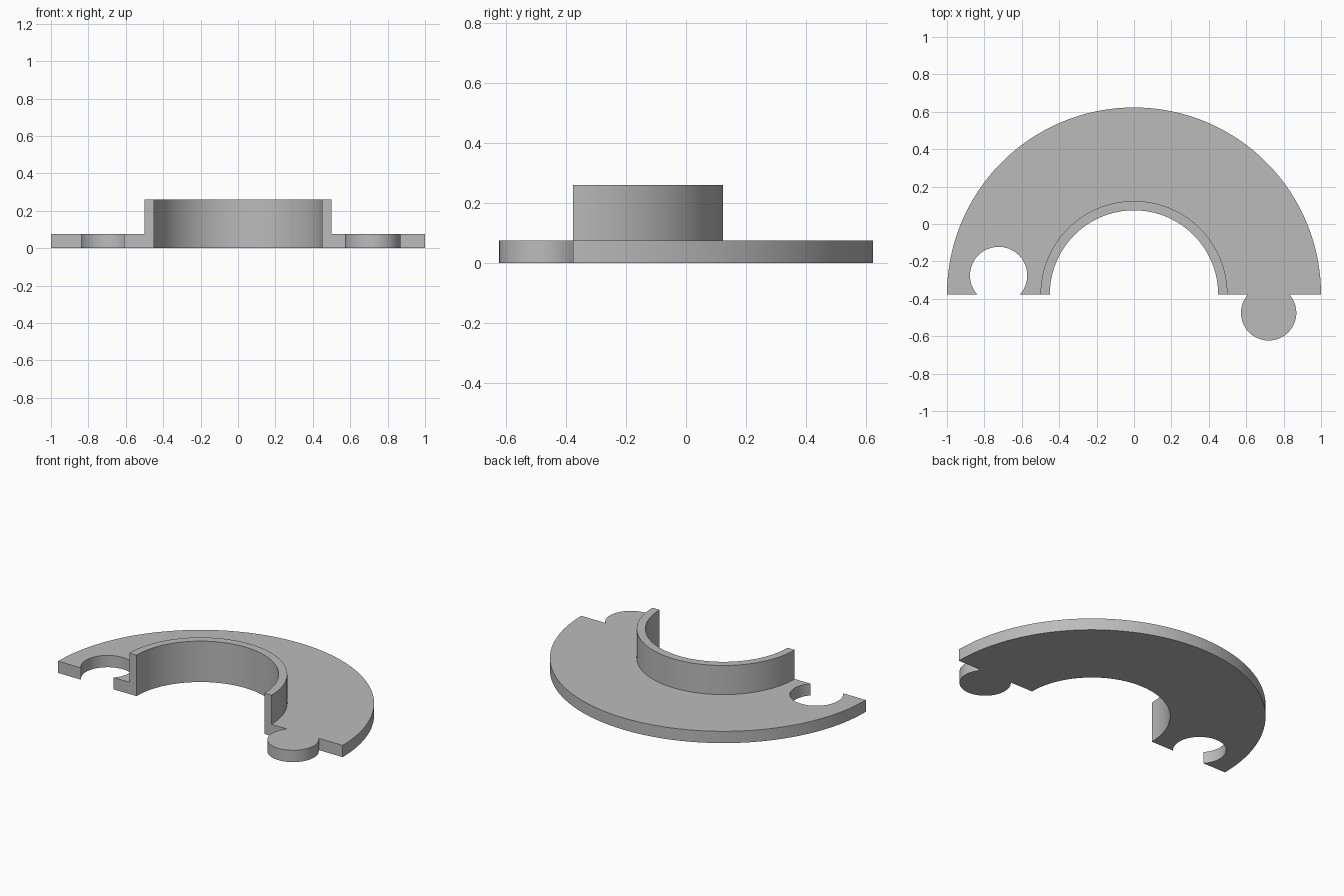
import bpy, bmesh
from math import cos, sin, pi, asin
from mathutils import Vector

cube = bpy.data.objects.get("Cube")
if cube:
    bpy.data.objects.remove(cube)

BASE_Y = -0.377                      # straight cut edge of the half disc
OUTER, COLLAR, BORE = 1.0, 0.5, 0.45
PLATE_TOP, COLLAR_TOP = 0.075, 0.26


def arc(cx, cy, r, start, end, n):
    """Points along an arc, both ends included."""
    return [(cx + r * cos(start + (end - start) * i / n),
             cy + r * sin(start + (end - start) * i / n), 0) for i in range(n + 1)]


def raise_faces(bm, faces, height):
    """Extrude flat faces upward."""
    new = bmesh.ops.extrude_face_region(bm, geom=faces)["geom"]
    verts = [g for g in new if isinstance(g, bmesh.types.BMVert)]
    bmesh.ops.translate(bm, verts=verts, vec=Vector((0, 0, height)))
    return [g for g in new if isinstance(g, bmesh.types.BMFace)]


# Joint outlines: round tab on the left, matching socket on the right
tab_r, tab_drop = 0.148, 0.098
a = asin(tab_drop / tab_r)
tab = arc(0.72, BASE_Y - tab_drop, tab_r, pi - a, 2 * pi + a, 40)
socket_r, socket_rise = 0.153, 0.102
b = asin(socket_rise / socket_r)
socket = arc(-0.724, BASE_Y + socket_rise, socket_r, pi + b, -b, 40)

bm = bmesh.new()


def make(points):
    return [bm.verts.new(p) for p in points]


# Flange and collar footprints share the collar's outer arc
outer = make(arc(0, BASE_Y, OUTER, 0, pi, 96))
middle = make(arc(0, BASE_Y, COLLAR, pi, 0, 64))
bore = make(arc(0, BASE_Y, BORE, 0, pi, 64))
flange = bm.faces.new(outer + make(socket) + middle + make(tab))
collar = bm.faces.new(middle[::-1] + bore[::-1])

# Plate thickness, then the collar standing above it
tops = raise_faces(bm, [flange, collar], PLATE_TOP)
collar_top = min(tops, key=lambda f: f.calc_area())
raise_faces(bm, [collar_top], COLLAR_TOP - PLATE_TOP)
bmesh.ops.recalc_face_normals(bm, faces=bm.faces[:])

mesh = bpy.data.meshes.new("half_flange_ring")
bm.to_mesh(mesh)
bm.free()
ring = bpy.data.objects.new("half_flange_ring", mesh)
bpy.context.collection.objects.link(ring)

# Plain grey
grey = bpy.data.materials.new("plain_grey")
grey.use_nodes = True
colour = (0.5, 0.5, 0.5, 1)
grey.diffuse_color = colour
grey.node_tree.nodes["Principled BSDF"].inputs["Base Color"].default_value = colour
mesh.materials.append(grey)

bpy.ops.object.select_all(action='DESELECT')
ring.select_set(True)
bpy.context.view_layer.objects.active = ring
bpy.ops.object.shade_smooth_by_angle(angle=pi / 6)
